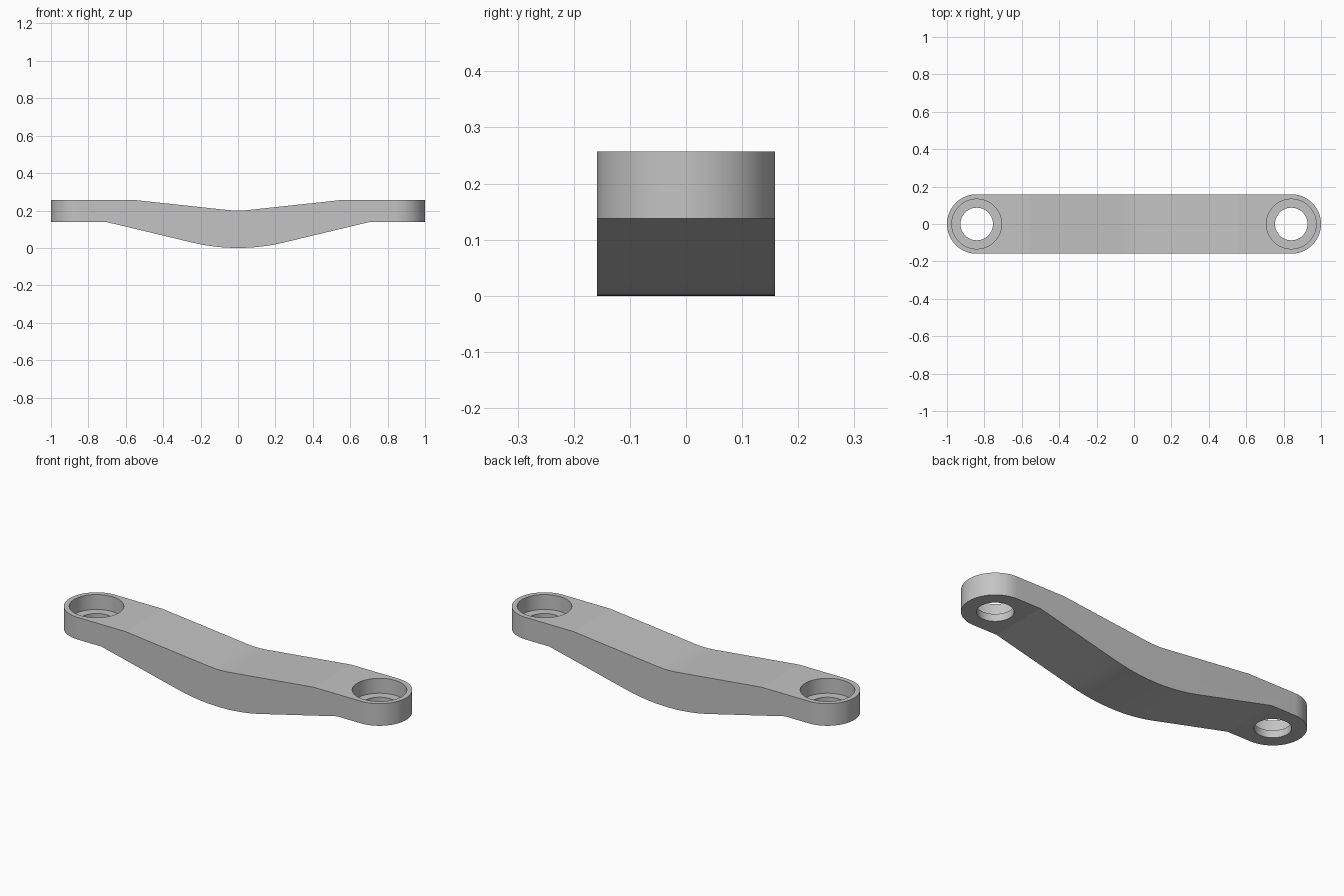
import bpy, bmesh, math

if "Cube" in bpy.data.objects:
    bpy.data.objects.remove(bpy.data.objects["Cube"])

END_X, END_R = 0.841, 0.159          # centre and radius of the rounded ends
TOP, UNDER = 0.257, 0.138            # top and underside of the flat ends
SEAT_R, HOLE_R, SEAT_Z = 0.133, 0.087, 0.177

grey = bpy.data.materials.new("light_grey")
grey.diffuse_color = (0.55, 0.55, 0.55, 1)
grey.use_nodes = True
grey.node_tree.nodes["Principled BSDF"].inputs["Base Color"].default_value = grey.diffuse_color


def prism(name, points, direction):
    """Closed solid: an outline swept along a direction."""
    bm = bmesh.new()
    face = bm.faces.new([bm.verts.new(p) for p in points])
    swept = bmesh.ops.extrude_face_region(bm, geom=[face])["geom"]
    bmesh.ops.translate(bm, vec=direction,
                        verts=[g for g in swept if isinstance(g, bmesh.types.BMVert)])
    bmesh.ops.recalc_face_normals(bm, faces=bm.faces)
    mesh = bpy.data.meshes.new(name)
    bm.to_mesh(mesh)
    bm.free()
    mesh.materials.append(grey)
    obj = bpy.data.objects.new(name, mesh)
    bpy.context.collection.objects.link(obj)
    return obj


def circle(cx, r, z, n=96, start=0.0, sweep=2 * math.pi, ends=False):
    count = n + 1 if ends else n
    return [(cx + r * math.cos(start + sweep * i / n),
             r * math.sin(start + sweep * i / n), z) for i in range(count)]


def bend(half_width, slope, z, n):
    """Shallow arc centred on x = 0, meeting straight flanks of the given slope."""
    a = math.atan(slope)
    r = half_width / math.sin(a)
    angles = [a * (2 * i / n - 1) for i in range(n + 1)]
    return [(r * math.sin(t), z + r * (1 - math.cos(t))) for t in angles]


def combine(target, cutter, operation):
    cutter.hide_render = True
    mod = target.modifiers.new(operation.lower(), "BOOLEAN")
    mod.operation, mod.object, mod.solver = operation, cutter, "EXACT"
    bpy.context.view_layer.objects.active = target
    bpy.ops.object.modifier_apply(modifier=mod.name)
    bpy.data.objects.remove(cutter, do_unlink=True)


# Side profile of the bowed arm
lower = [(-1.1, UNDER), (-0.70, UNDER)] + bend(0.25, 0.244, 0.0, 16) + [(0.70, UNDER), (1.1, UNDER)]
upper = [(-1.1, TOP), (-0.56, TOP)] + bend(0.06, 0.1075, 0.2, 6) + [(0.56, TOP), (1.1, TOP)]
profile = [(x, -0.3, z) for x, z in lower + upper[::-1]]
arm = prism("link_arm", profile, (0, 0.6, 0))

# Rounded plan outline
outline = (circle(END_X, END_R, -0.1, 48, -math.pi / 2, math.pi, True)
           + circle(-END_X, END_R, -0.1, 48, math.pi / 2, math.pi, True))
combine(arm, prism("plan_outline", outline, (0, 0, 0.6)), "INTERSECT")

# Stepped bolt holes in both ends
for side in (-1, 1):
    x = side * END_X
    combine(arm, prism("bolt_hole", circle(x, HOLE_R, -0.1), (0, 0, 0.6)), "DIFFERENCE")
    combine(arm, prism("bolt_seat", circle(x, SEAT_R, SEAT_Z), (0, 0, 0.3)), "DIFFERENCE")

# Smooth the curved walls, keep the creases
bpy.ops.object.select_all(action="DESELECT")
arm.select_set(True)
bpy.context.view_layer.objects.active = arm
bpy.ops.object.shade_smooth_by_angle(angle=math.radians(5))
